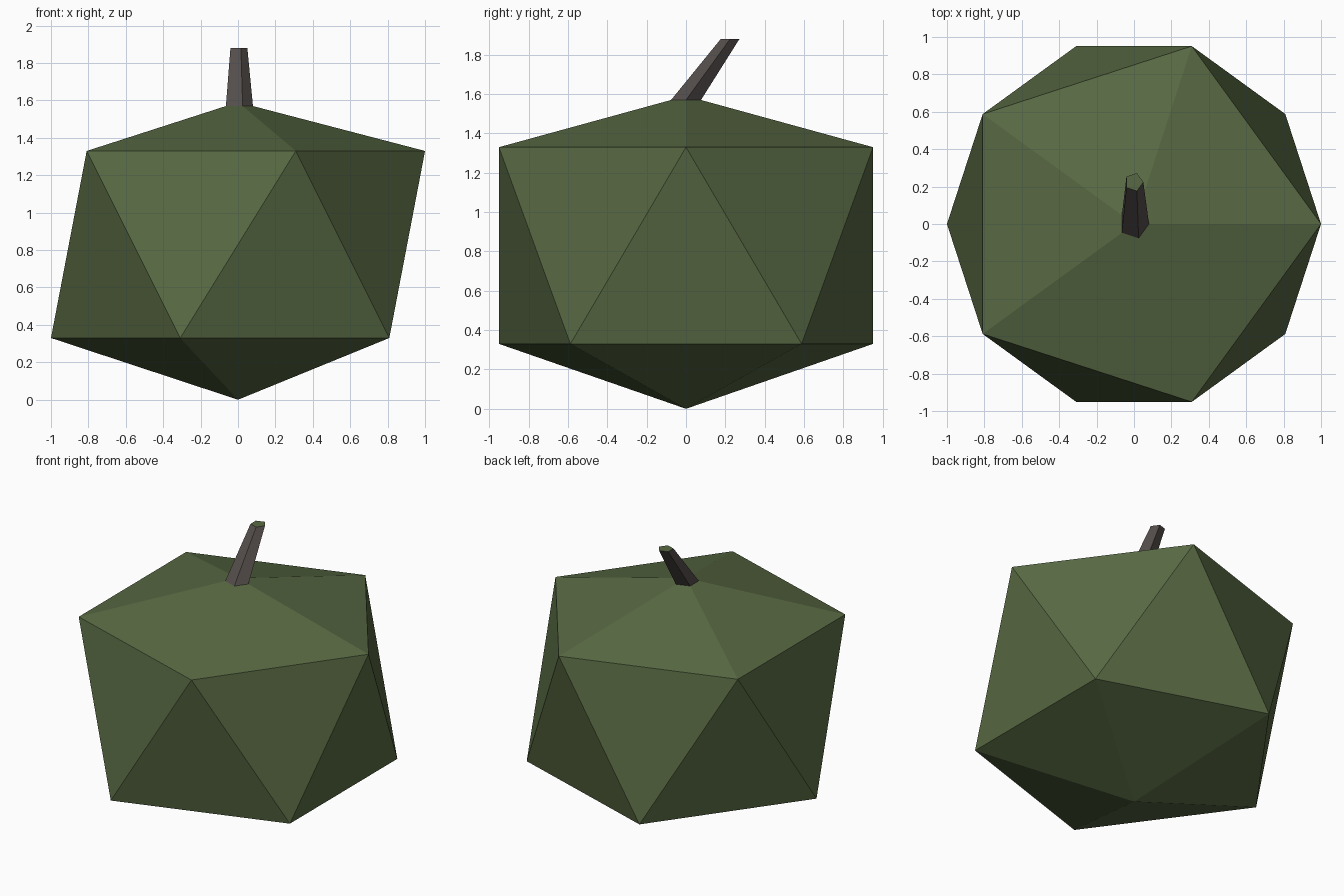
import bpy, bmesh, math

if "Cube" in bpy.data.objects:
    bpy.data.objects.remove(bpy.data.objects["Cube"])

def mat(name, rgb):
    m = bpy.data.materials.new(name)
    m.diffuse_color = (*rgb, 1.0)
    m.use_nodes = True
    m.node_tree.nodes["Principled BSDF"].inputs["Base Color"].default_value = m.diffuse_color
    return m

green = mat("dark green", (0.098, 0.141, 0.056))
bark = mat("grey brown", (0.089, 0.076, 0.070))

def ring(bm, radius, z, y=0.0, turn=0.0):
    """Five-sided ring of vertices."""
    return [bm.verts.new((radius * math.cos(math.radians(72 * i + turn)),
                          y + radius * math.sin(math.radians(72 * i + turn)), z))
            for i in range(5)]

def finish(bm, name, materials):
    bmesh.ops.recalc_face_normals(bm, faces=bm.faces)
    me = bpy.data.meshes.new(name)
    bm.to_mesh(me)
    bm.free()
    for m in materials:
        me.materials.append(m)
    ob = bpy.data.objects.new(name, me)
    bpy.context.collection.objects.link(ob)
    return ob

# Body: faceted ball with a point below and a small flat top under the stem
bm = bmesh.new()
tip = bm.verts.new((0, 0, 0))
low = ring(bm, 1.0, 0.33, turn=36)
high = ring(bm, 1.0, 1.33)
crown = ring(bm, 0.08, 1.57)
for i in range(5):
    j = (i + 1) % 5
    bm.faces.new((tip, low[j], low[i]))
    bm.faces.new((high[i], low[i], high[j]))
    bm.faces.new((low[i], low[j], high[j]))
    bm.faces.new((high[i], high[j], crown[j], crown[i]))
bm.faces.new(crown)
finish(bm, "body", [green])

# Stem: tapered five-sided stalk leaning back, with a green cut end
bm = bmesh.new()
base = ring(bm, 0.08, 1.57)
end = ring(bm, 0.05, 1.88, y=0.224)
for i in range(5):
    j = (i + 1) % 5
    bm.faces.new((base[i], base[j], end[j], end[i])).material_index = 1
bm.faces.new(end).material_index = 0
bm.faces.new(base[::-1]).material_index = 1
finish(bm, "stem", [green, bark])
